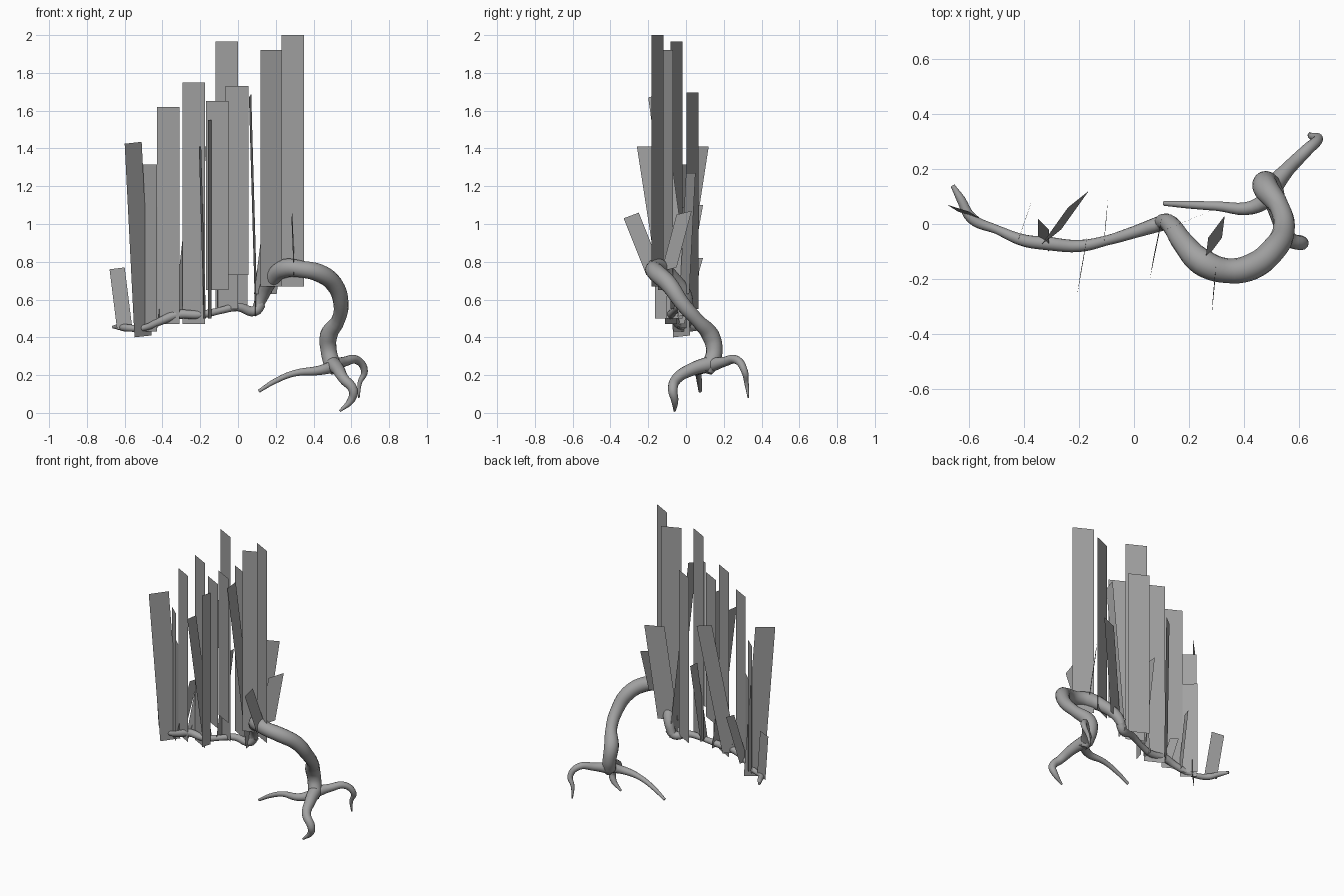
import bpy
from mathutils import Vector

cube = bpy.data.objects.get("Cube")
if cube:
    bpy.data.objects.remove(cube, do_unlink=True)

# One plain grey for bone and feathers
grey = bpy.data.materials.new("plain_grey")
grey.use_nodes = True
colour = (.36, .36, .36, 1)
grey.diffuse_color = colour
grey.node_tree.nodes["Principled BSDF"].inputs["Base Color"].default_value = colour


def limb(name, points):
    """Smooth tapered tube through (x, y, z, radius) points."""
    curve = bpy.data.curves.new(name, 'CURVE')
    curve.dimensions = '3D'
    curve.bevel_depth = 1
    curve.bevel_resolution = 5
    curve.resolution_u = 5
    curve.use_fill_caps = True
    spline = curve.splines.new('BEZIER')
    spline.bezier_points.add(len(points) - 1)
    for knot, (x, y, z, radius) in zip(spline.bezier_points, points):
        knot.co = (x, y, z)
        knot.radius = radius
        knot.handle_left_type = knot.handle_right_type = 'AUTO'
    curve.materials.append(grey)
    obj = bpy.data.objects.new(name, curve)
    bpy.context.collection.objects.link(obj)
    bpy.ops.object.select_all(action='DESELECT')
    obj.select_set(True)
    bpy.context.view_layer.objects.active = obj
    bpy.ops.object.convert(target='MESH')
    bpy.ops.object.shade_smooth_by_angle(angle=1)


def feather(name, left, right, drop):
    """Flat strip hanging from its top edge along the drop vector."""
    left, right, drop = Vector(left), Vector(right), Vector(drop)
    mesh = bpy.data.meshes.new(name)
    mesh.from_pydata([left, right, right + drop, left + drop], [], [(0, 3, 2, 1)])
    mesh.materials.append(grey)
    obj = bpy.data.objects.new(name, mesh)
    bpy.context.collection.objects.link(obj)


# Wing bone, from the outer tip, over the elbow, down to the ankle
limb("wing_tip_bone", [
    (-.66, .14, .455, .008),
    (-.63, .09, .455, .016),
    (-.59, .02, .45, .02),
    (-.5, -.02, .45, .016),
    (-.4, -.06, .49, .022),
    (-.32, -.07, .52, .025),
    (-.2, -.08, .52, .022),
    (-.1, -.06, .54, .018),
    (0, -.03, .56, .022),
    (.09, 0, .54, .028),
    (.12, .01, .58, .03),
])
limb("upper_wing_bone", [
    (.1, .01, .55, .026),
    (.13, 0, .62, .033),
    (.18, -.07, .71, .04),
    (.25, -.14, .765, .05),
    (.34, -.17, .76, .045),
    (.43, -.155, .74, .048),
    (.51, -.09, .68, .046),
    (.545, -.02, .58, .04),
    (.53, .06, .49, .036),
    (.48, .13, .41, .047),
    (.48, .15, .33, .043),
    (.5, .13, .25, .045),
    (.51, .12, .21, .02),
])

# Three claws spreading from the ankle
limb("inner_claw", [
    (.52, .12, .25, .035),
    (.43, .06, .225, .025),
    (.3, .065, .21, .017),
    (.2, .07, .17, .014),
    (.11, .075, .115, .009),
])
limb("back_claw", [
    (.49, .12, .25, .04),
    (.56, .2, .27, .026),
    (.63, .27, .28, .022),
    (.67, .31, .22, .018),
    (.645, .32, .16, .012),
    (.64, .33, .08, .004),
])
limb("front_claw", [
    (.5, .13, .26, .042),
    (.53, .03, .23, .034),
    (.56, -.05, .18, .028),
    (.61, -.07, .12, .025),
    (.6, -.06, .07, .02),
    (.54, -.06, .01, .006),
])

# Upright feathers share one facing: centre x, centre y, top, bottom
upright = [
    (.29, -.15, 2, .67),
    (-.06, -.05, 1.965, .55),
    (-.01, .035, 1.695, .55),
    (-.005, -.15, 1.73, .73),
    (-.11, -.115, 1.65, .65),
    (-.235, -.08, 1.75, .47),
    (-.37, -.07, 1.62, .47),
]
for number, (x, y, top, bottom) in enumerate(upright, 1):
    feather(f"upright_feather_{number}", (x - .06, y + .032, top),
            (x + .06, y - .032, top), (0, 0, bottom - top))

# Other feathers: two top corners and the drop to the lower edge
turned = {
    "elbow_tall": ((.12, -.12, 1.92), (.24, -.07, 1.92), (0, 0, -1.25)),
    "elbow_low": ((.165, 0, 1.27), (.285, .05, 1.27), (-.08, -.033, -.64)),
    "elbow_front": ((.283, -.33, 1.03), (.288, -.25, 1.06), (.012, .12, -.3)),
    "elbow_back": ((.27, -.05, 1.05), (.33, .03, 1.07), (-.01, -.08, -.3)),
    "inner_lean": ((.058, -.2, 1.67), (.07, -.125, 1.69), (.033, .16, -1.16)),
    "front_lean": ((-.207, -.26, 1.41), (-.195, -.18, 1.41), (.025, .14, -.91)),
    "back_lean": ((-.1, .02, 1.1), (-.095, .09, 1.1), (-.01, -.1, -.56)),
    "back_tilt": ((-.24, .06, 1.41), (-.165, .12, 1.41), (-.1, -.14, -.91)),
    "middle_edge": ((-.16, -.165, 1.55), (-.14, -.1, 1.55), (0, 0, -1.05)),
    "outer_mid": ((-.51, .005, 1.315), (-.43, -.065, 1.315), (0, 0, -.885)),
    "outer_inner": ((-.5, .025, 1.09), (-.425, -.045, 1.09), (0, 0, -.64)),
    "outer_long": ((-.6, -.12, 1.425), (-.51, -.03, 1.435), (.052, .052, -1.025)),
    "outer_short": ((-.68, .07, .76), (-.6, .045, .77), (.04, -.025, -.32)),
    "small_back": ((-.39, .03, .82), (-.37, .09, .82), (-.035, -.1, -.35)),
    "small_outer": ((-.35, .02, .64), (-.31, -.02, .64), (0, -.08, -.15)),
}
for name, (left, right, drop) in turned.items():
    feather(name + "_feather", left, right, drop)
